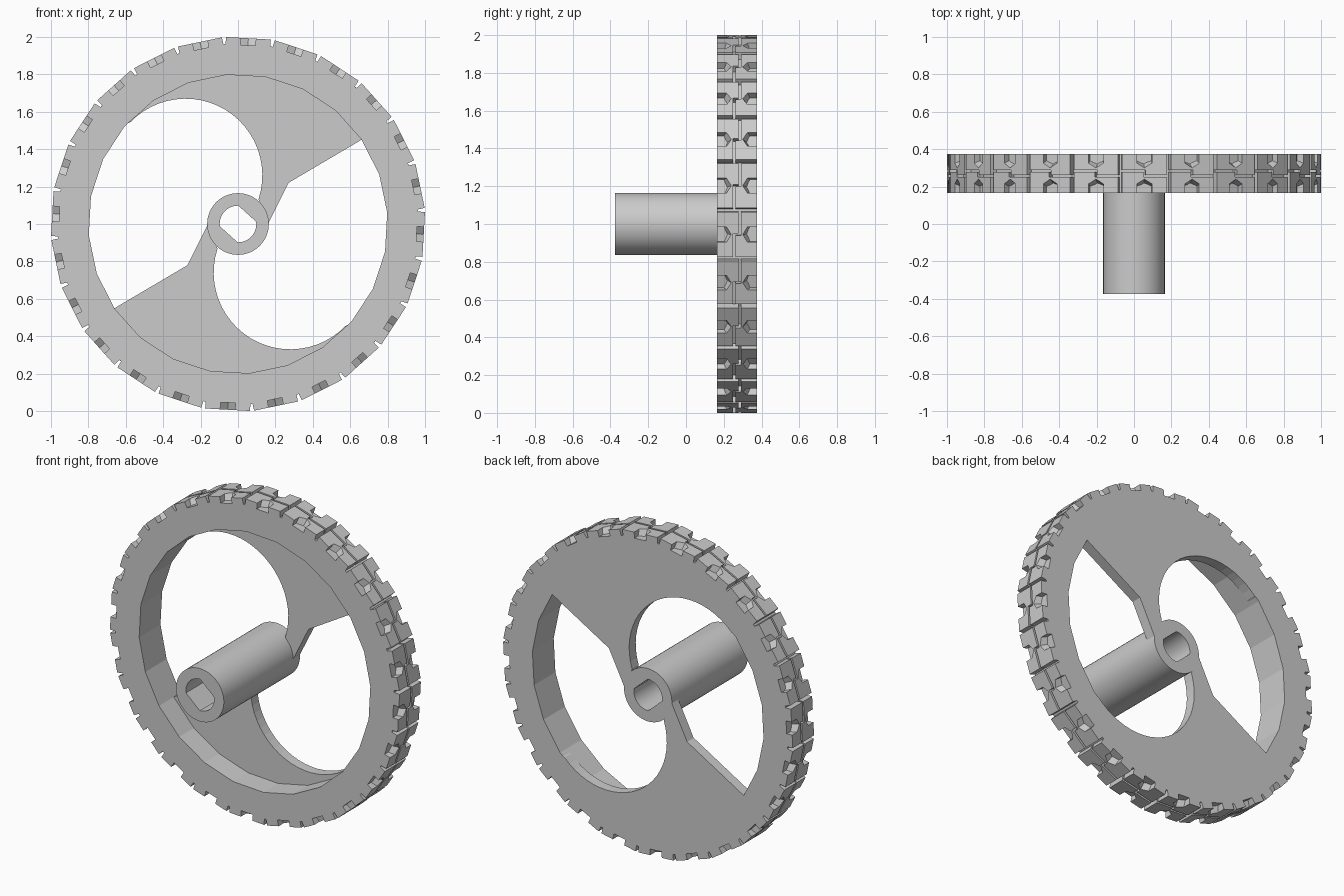
import bpy, bmesh
from math import cos, sin, pi, radians
from mathutils import Vector

if "Cube" in bpy.data.objects:
    bpy.data.objects.remove(bpy.data.objects["Cube"])

CZ = 1.0                    # axle height
N = 24                      # rim sides and tread segments
OFF = radians(4.3)          # angle of the first rim corner
Y0, Y1 = 0.165, 0.375       # rim front and back
YM = (Y0 + Y1) / 2


def finish(name, bm):
    bmesh.ops.recalc_face_normals(bm, faces=bm.faces)
    me = bpy.data.meshes.new(name)
    bm.to_mesh(me)
    bm.free()
    ob = bpy.data.objects.new(name, me)
    bpy.context.collection.objects.link(ob)
    return ob


def solid(bm, bottom, top):
    """Closed prism between two matching outlines."""
    a = [bm.verts.new(p) for p in bottom]
    b = [bm.verts.new(p) for p in top]
    bm.faces.new(a[::-1])
    bm.faces.new(b)
    n = len(a)
    for i in range(n):
        j = (i + 1) % n
        bm.faces.new((a[i], a[j], b[j], b[i]))


def tube(name, outer, inner, y0, y1):
    """Hollow ring along y; outer and inner are equal-length (x, z) loops."""
    bm = bmesh.new()
    loops = [[bm.verts.new((x, y, CZ + z)) for x, z in pts]
             for pts, y in ((outer, y0), (outer, y1), (inner, y1), (inner, y0))]
    n = len(outer)
    for k in range(4):
        a, b = loops[k], loops[(k + 1) % 4]
        for i in range(n):
            j = (i + 1) % n
            bm.faces.new((a[i], a[j], b[j], b[i]))
    return finish(name, bm)


def circle(r, n, off=0.0):
    return [(r * cos(off + 2 * pi * i / n), r * sin(off + 2 * pi * i / n)) for i in range(n)]


# Faceted rim
tube("wheel_rim", circle(0.965, N, OFF), circle(0.80, N, OFF), Y0, Y1)

# Axle sleeve with a bore that has two flats
bore = []
for i in range(48):
    t = 2 * pi * i / 48
    r = min(0.098, 0.074 / max(abs(cos(t - radians(48))), 0.01))
    bore.append((r * cos(t), r * sin(t)))
hub = tube("axle_sleeve", circle(0.165, 48), bore, -0.375, Y1)
bpy.context.view_layer.objects.active = hub
hub.select_set(True)
bpy.ops.object.shade_smooth_by_angle(angle=radians(20))

# Two curved web spokes, half a turn apart
spoke = [(0.15, -0.02), (0.27, 0.22), (0.66, 0.45)]
spoke += [(0.81 * cos(OFF + 2 * pi * k / N), 0.81 * sin(OFF + 2 * pi * k / N)) for k in range(2, 10)]
for i in range(25):
    t = radians(136 - 154 * i / 24)
    spoke.append((-0.28 + 0.41 * cos(t), 0.26 + 0.41 * sin(t)))
for name, s in (("upper_spoke", 1), ("lower_spoke", -1)):
    bm = bmesh.new()
    solid(bm, [(s * x, 0.31, CZ + s * z) for x, z in spoke],
          [(s * x, Y1, CZ + s * z) for x, z in spoke])
    finish(name, bm)

# Tread: each segment has two interlocking half blocks with a pointed side pocket
R0, R1 = 0.94, 0.9945


def half_block(shoulder, tip, w):
    return [(-0.12, -0.105), (-w, -0.105), (-w, shoulder), (0, tip), (w, shoulder),
            (w, -0.105), (0.12, -0.105), (0.12, 0.008), (0.006, 0.008),
            (0.006, -0.02), (-0.12, -0.02)]


low, high = half_block(-0.075, -0.06, 0.04), half_block(-0.055, -0.03, 0.04)
bm = bmesh.new()
for k in range(N):
    t = OFF + 2 * pi * (k + 0.5) / N
    out, tan = Vector((cos(t), 0, sin(t))), Vector((-sin(t), 0, cos(t)))
    for s in (1, -1):
        def place(pts, r):
            return [Vector((0, YM + s * v, CZ)) + out * r + tan * (s * u) for u, v in pts]
        solid(bm, place(low, R0), place(high, R1))
finish("tread_blocks", bm)
